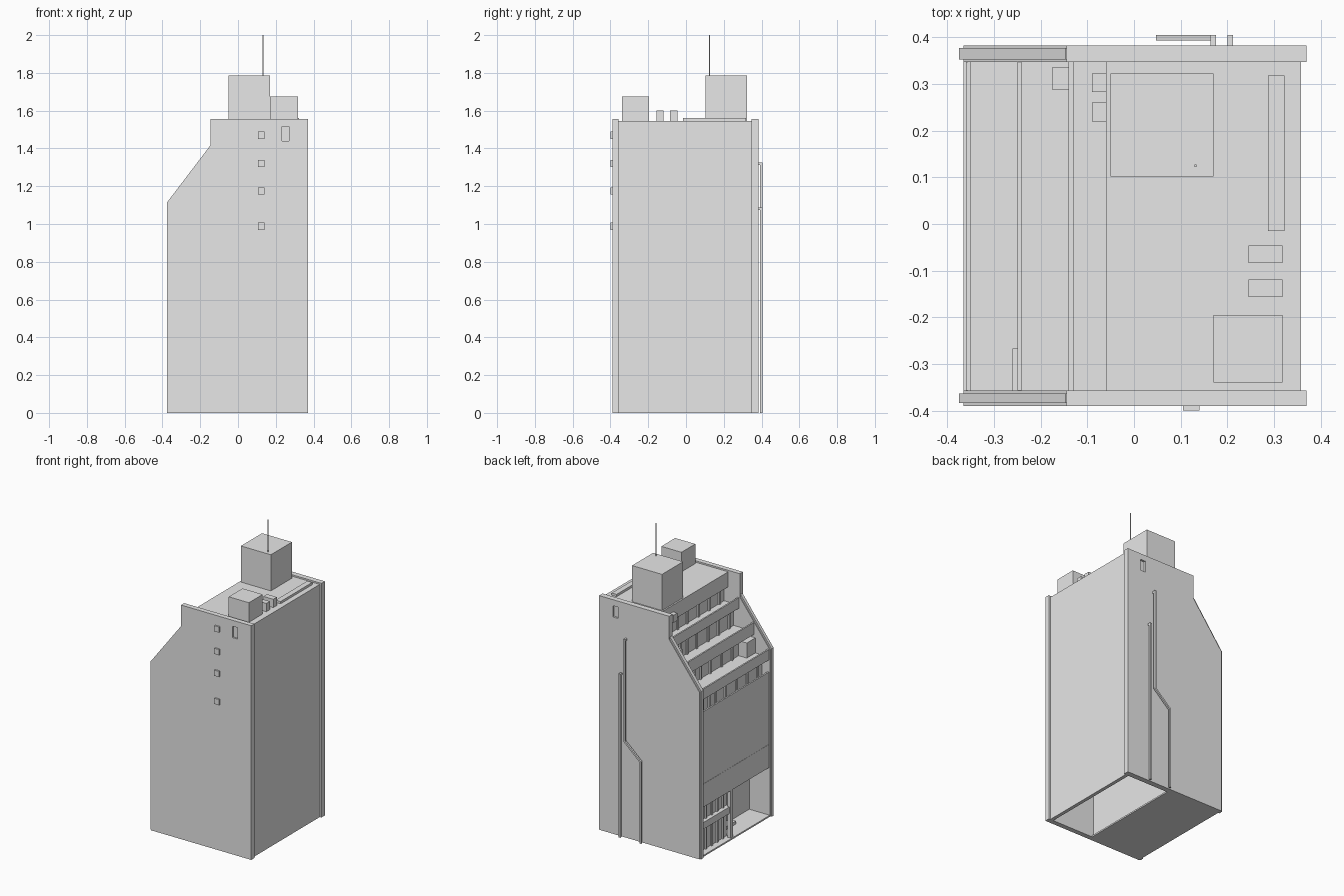
import bpy, bmesh
from mathutils import Vector

if "Cube" in bpy.data.objects:
    bpy.data.objects.remove(bpy.data.objects["Cube"], do_unlink=True)

grey = bpy.data.materials.new("plain_grey")
grey.use_nodes = True
COLOUR = (0.8, 0.8, 0.8, 1)
grey.diffuse_color = COLOUR
for node in grey.node_tree.nodes:
    if node.type == "BSDF_PRINCIPLED":
        node.inputs["Base Color"].default_value = COLOUR


def finish(name, bm):
    bmesh.ops.recalc_face_normals(bm, faces=bm.faces)
    mesh = bpy.data.meshes.new(name)
    bm.to_mesh(mesh)
    bm.free()
    mesh.materials.append(grey)
    ob = bpy.data.objects.new(name, mesh)
    bpy.context.collection.objects.link(ob)
    return ob


def box(name, x, y, z):
    bm = bmesh.new()
    bmesh.ops.create_cube(bm, size=1)
    for v in bm.verts:
        v.co = Vector(r[0] + (c + 0.5) * (r[1] - r[0]) for c, r in zip(v.co, (x, y, z)))
    return finish(name, bm)


def extrude_profile(name, points, y0, y1):
    bm = bmesh.new()
    face = bm.faces.new([bm.verts.new((px, y0, pz)) for px, pz in points])
    new = bmesh.ops.extrude_face_region(bm, geom=[face])["geom"]
    bmesh.ops.translate(bm, vec=(0, y1 - y0, 0),
                        verts=[g for g in new if isinstance(g, bmesh.types.BMVert)])
    return finish(name, bm)


INNER = (-0.357, 0.347)   # span between the two gable walls
ROOF = 1.545

# Gable walls with a through window, and a narrower coping on the sloped edge
gable = [(-0.366, 0), (0.37, 0), (0.37, 1.555), (-0.145, 1.555), (-0.145, 1.4), (-0.366, 1.11)]
coping = [(-0.375, 0), (-0.36, 0), (-0.36, 1.1), (-0.14, 1.39), (-0.14, 1.415),
          (-0.147, 1.415), (-0.375, 1.115)]
cutter = box("window_cutter", (0.232, 0.27), (-1, 1), (1.44, 1.515))
cutter.hide_render = True
cutter.hide_viewport = True
for side, y0, y1 in (("front", -0.39, -0.357), ("back", 0.347, 0.383)):
    wall = extrude_profile(side + "_wall", gable, y0, y1)
    cut = wall.modifiers.new("window", "BOOLEAN")
    cut.object = cutter
    cut.solver = "EXACT"
    extrude_profile(side + "_coping", coping, y0 + 0.006, y1 - 0.006)
    inner = y1 - 0.02 if side == "front" else y0 + 0.02
    box(side + "_window_pane", (0.225, 0.277), (inner - 0.003, inner + 0.003), (1.433, 1.522))

# Plain side wall and roof
box("side_wall", (0.335, 0.358), INNER, (0, ROOF))
box("roof", (-0.06, 0.358), INNER, (1.52, ROOF))
box("roof_fascia", (-0.06, -0.045), INNER, (1.445, ROOF))

# Rooftop boxes and aerial
box("stair_tower", (-0.05, 0.17), (0.102, 0.323), (ROOF, 1.785))
box("lift_housing", (0.17, 0.318), (-0.34, -0.195), (ROOF, 1.675))
box("roof_duct", (0.287, 0.323), (-0.015, 0.318), (ROOF, 1.56))
for y in (-0.157, -0.084):
    box("roof_cooler", (0.245, 0.318), (y, y + 0.038), (ROOF, 1.6))
bm = bmesh.new()
bmesh.ops.create_cone(bm, segments=8, radius1=0.003, radius2=0.003, depth=0.215, cap_ends=True)
bmesh.ops.translate(bm, verts=bm.verts, vec=(0.132, 0.125, 1.8925))
finish("aerial", bm)

# Stepped terraces: floor, parapet, set-back wall with window posts
# (outer x, floor z, parapet top, set-back wall x of the storey above the floor, ceiling z)
terraces = [(-0.36, 0.91, 0.96, -0.31, 1.04),
            (-0.36, 1.06, 1.11, -0.2, 1.18),
            (-0.25, 1.2, 1.26, -0.1, 1.325),
            (-0.14, 1.345, 1.395, -0.03, 1.52)]
for x, floor, top, back, ceiling in terraces:
    box("terrace_floor", (x + 0.005, back + 0.05), INNER, (floor - 0.02, floor))
    box("terrace_parapet", (x, x + 0.01), INNER, (floor - 0.02, top))
    box("terrace_wall", (back, back + 0.02), INNER, (floor, ceiling))
    for y in (-0.31, -0.2, -0.09, 0.03, 0.13, 0.2, 0.27):
        box("window_post", (back - 0.01, back), (y, y + 0.015), (floor, ceiling))
    box("window_lintel", (back - 0.01, back), INNER, (ceiling - 0.025, ceiling))

# Terrace store and wall coolers
box("terrace_store", (-0.26, -0.2), (-0.357, -0.267), (1.06, 1.16))
box("terrace_cooler", (-0.175, -0.1), (0.287, 0.337), (1.26, 1.31))
for y in (0.22, 0.283):
    box("wall_cooler", (-0.09, -0.03), (y, y + 0.04), (1.45, 1.5))

# Main facade panels above the open ground storey
box("upper_facade", (-0.36, -0.34), INNER, (0.48, 0.92))
box("lower_facade", (-0.36, -0.34), INNER, (0.325, 0.479))
box("entrance_ceiling", (-0.35, 0.02), INNER, (0.325, 0.345))

# Ground storey: slab, shopfront, recessed entrance
box("ground_slab", (-0.366, 0.03), INNER, (0, 0.01))
box("shop_wall", (-0.32, -0.3), (0.03, 0.347), (0, 0.325))
box("shop_return", (-0.32, -0.2), (0.03, 0.045), (0, 0.325))
box("shop_band", (-0.35, -0.32), (0.03, 0.347), (0.17, 0.215))
box("shop_column", (-0.36, -0.335), (0.02, 0.045), (0, 0.325))
for i in range(5):
    y = 0.07 + i * 0.06
    box("shop_mullion", (-0.33, -0.32), (y, y + 0.012), (0.01, 0.325))
box("entrance_wall", (-0.215, -0.195), (-0.357, 0.04), (0, 0.325))
box("entrance_door", (-0.222, -0.215), (-0.12, -0.03), (0.03, 0.25))
box("entrance_step", (-0.27, -0.215), (-0.14, 0.0), (0.01, 0.03))
box("inner_wall", (0.0, 0.02), INNER, (0, 0.9))

# Small framed vents on the front wall
for z in (0.988, 1.175, 1.32, 1.47):
    box("front_vent", (0.105, 0.14), (-0.4, -0.385), (z - 0.019, z + 0.019))

# Drain pipes on the back wall
box("straight_pipe", (0.2, 0.212), (0.393, 0.405), (0, 1.085))
box("straight_pipe_inlet", (0.2, 0.212), (0.38, 0.405), (1.075, 1.087))
left = [(0.176, 1.325), (0.176, 0.645), (0.059, 0.54), (0.059, 0)]
right = [(px - 0.012, pz + (0.005 if 0 < pz < 1 else 0)) for px, pz in reversed(left)]
extrude_profile("bent_pipe", left + right, 0.393, 0.405)
box("bent_pipe_inlet", (0.164, 0.176), (0.38, 0.405), (1.313, 1.325))
